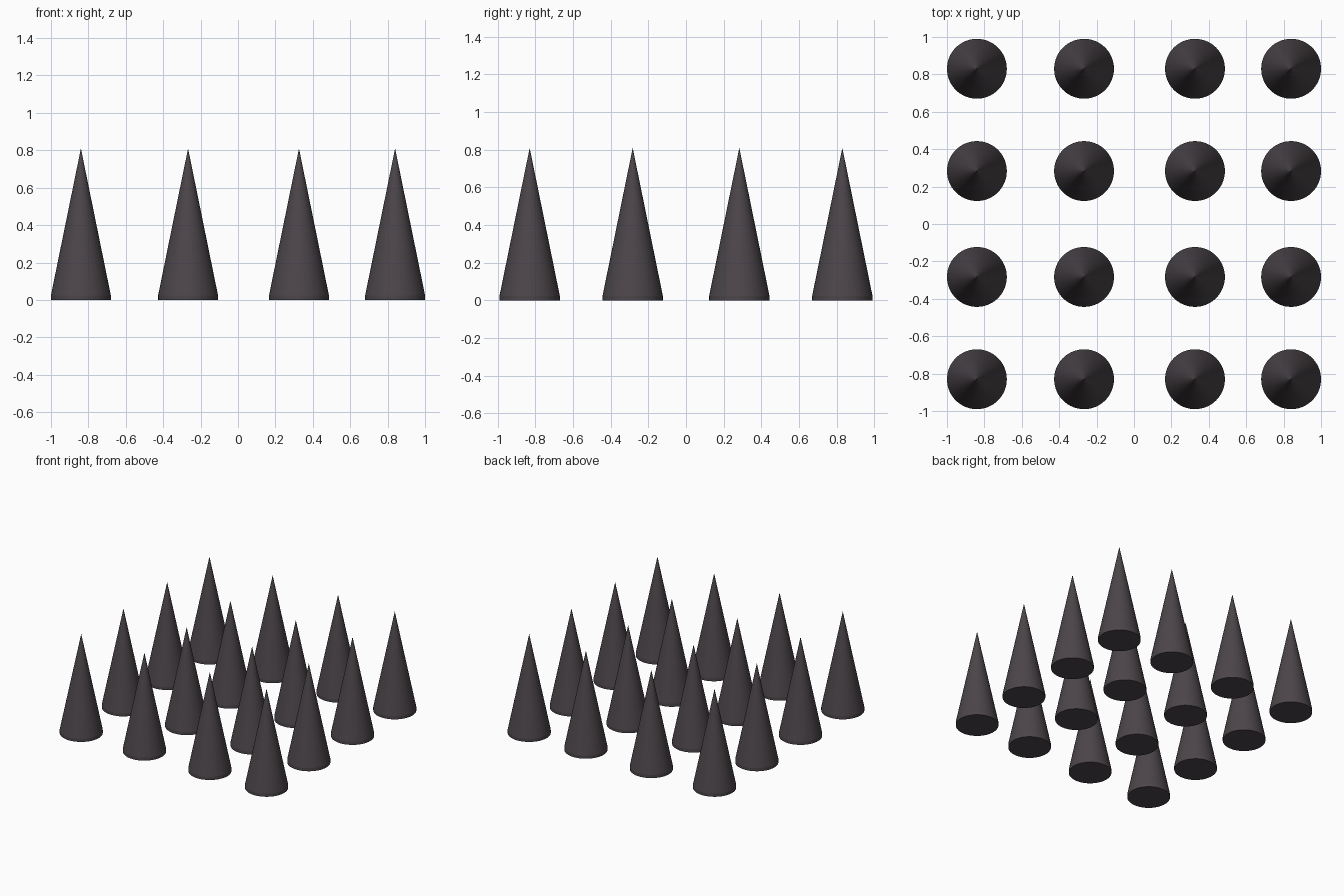
import bpy, bmesh, math

if "Cube" in bpy.data.objects:
    bpy.data.objects.remove(bpy.data.objects["Cube"])

RADIUS, RIM, HEIGHT, SIDES = 0.16, 0.025, 0.81, 64
XS = (-0.84, -0.267, 0.326, 0.84)
YS = (-0.83, -0.283, 0.283, 0.83)

mat = bpy.data.materials.new("dark_charcoal")
mat.diffuse_color = (0.072, 0.06, 0.068, 1)
mat.use_nodes = True
mat.node_tree.nodes["Principled BSDF"].inputs["Base Color"].default_value = mat.diffuse_color

# One spike: closed base, short upright rim, cone to a point
bm = bmesh.new()
rings = [[bm.verts.new((RADIUS * math.cos(2 * math.pi * i / SIDES),
                        RADIUS * math.sin(2 * math.pi * i / SIDES), z))
          for i in range(SIDES)] for z in (0, RIM)]
low, high = rings
tip = bm.verts.new((0, 0, HEIGHT))
bm.faces.new(low[::-1])
for i in range(SIDES):
    j = (i + 1) % SIDES
    bm.faces.new((low[i], low[j], high[j], high[i]))
    bm.faces.new((high[i], high[j], tip))
mesh = bpy.data.meshes.new("spike")
bm.to_mesh(mesh)
bm.free()
mesh.materials.append(mat)

# Four by four grid of spikes sharing the mesh
for r, y in enumerate(YS):
    for c, x in enumerate(XS):
        ob = bpy.data.objects.new(f"spike_row{r + 1}_col{c + 1}", mesh)
        ob.location = (x, y, 0)
        bpy.context.collection.objects.link(ob)
